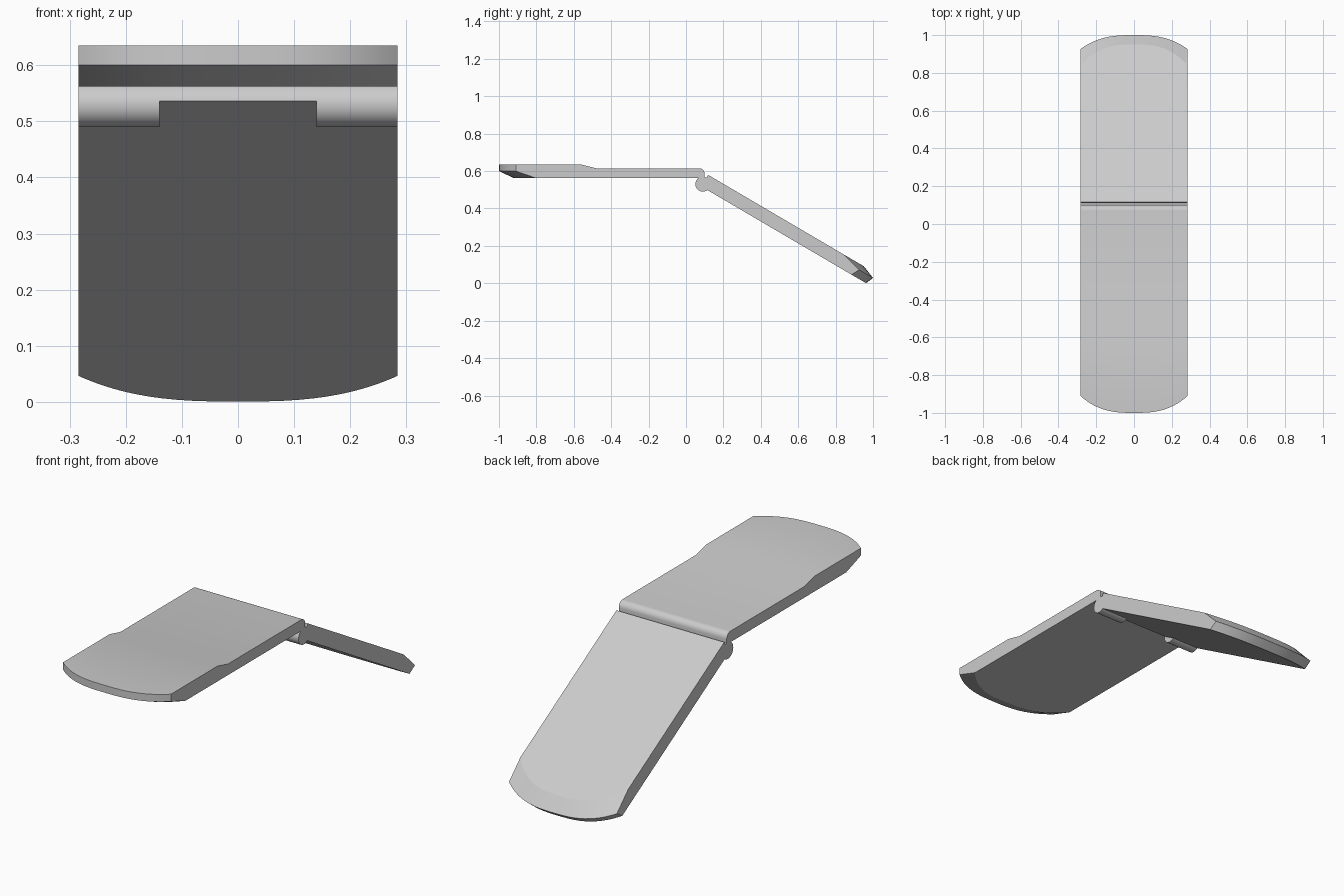
import bpy, bmesh, math

cube = bpy.data.objects.get("Cube")
if cube:
    bpy.data.objects.remove(cube, do_unlink=True)

HALF = 0.284                 # half width of the body
TILT = math.radians(30.4)    # slope of the rear half
HINGE = (0.09, 0.53)         # hinge axis in y, z
RADIUS = 0.04

grey = bpy.data.materials.new("plain grey")
grey.use_nodes = True
colour = (0.6, 0.6, 0.6, 1)
grey.diffuse_color = colour
grey.node_tree.nodes["Principled BSDF"].inputs["Base Color"].default_value = colour


def loft(name, xs, profile, angle=20):
    """Bridge the closed (y, z) profile found at each x station and cap both ends."""
    bm = bmesh.new()
    rings = [[bm.verts.new((x, y, z)) for y, z in profile(x)] for x in xs]
    n = len(rings[0])
    for a, b in zip(rings, rings[1:]):
        for i in range(n):
            j = (i + 1) % n
            bm.faces.new((a[i], a[j], b[j], b[i]))
    bm.faces.new(rings[0])
    bm.faces.new(rings[-1][::-1])
    bmesh.ops.recalc_face_normals(bm, faces=bm.faces)
    mesh = bpy.data.meshes.new(name)
    bm.to_mesh(mesh)
    bm.free()
    mesh.materials.append(grey)
    obj = bpy.data.objects.new(name, mesh)
    bpy.context.collection.objects.link(obj)
    bpy.ops.object.select_all(action='DESELECT')
    obj.select_set(True)
    bpy.context.view_layer.objects.active = obj
    bpy.ops.object.shade_smooth_by_angle(angle=math.radians(angle))
    return obj


def bow(x):
    """0 at the middle of the rounded end, 1 at its corners."""
    return abs(x / HALF) ** 2.8


def tilted(u, w):
    """Slab coordinates (along the slope, up from its underside) to y, z."""
    c, s = math.cos(TILT), math.sin(TILT)
    return 0.12 + u * c + w * s, 0.495 - u * s + w * c


def front_profile(x):
    c = bow(x)
    # rounded rear edge over the hinge
    edge = [(0.07 + 0.03 * math.sin(a), 0.585 + 0.03 * math.cos(a))
            for a in (math.radians(15 * k) for k in range(7))]
    return ([(-1 + 0.09 * c, 0.6), (-1 + 0.09 * c, 0.635), (-0.56, 0.635), (-0.48, 0.615)]
            + edge + [(0.1, 0.562), (-0.92 + 0.12 * c, 0.562)])


def rear_profile(x):
    c = bow(x)
    return [tilted(u, w) for u, w in (
        (-0.04, 0), (-0.045, 0.072), (0.921 - 0.128 * c, 0.072),
        (0.995 - 0.086 * c, 0.043), (0.977 - 0.09 * c, 0))]


def knuckle_profile(x):
    return [(HINGE[0] + RADIUS * math.cos(a), HINGE[1] + RADIUS * math.sin(a))
            for a in (math.tau * k / 40 for k in range(40))]


def barrel_profile(x):
    # round barrel cut flush with the underside of the rear half
    start = math.asin(-0.015 / RADIUS)
    span = math.pi - 2 * start
    return [tilted(-0.0436 + RADIUS * math.cos(a), 0.015 + RADIUS * math.sin(a))
            for a in (start + span * k / 30 for k in range(31))]


# Two halves with bowed ends, stations closer together near the corners
stations = [HALF * math.sin(math.pi / 2 * k / 16) for k in range(-16, 17)]
loft("front_half", stations, front_profile)
loft("rear_half", stations, rear_profile)

# Hinge
loft("hinge_barrel", (-0.14, 0.14), barrel_profile)
for side, sign in (("left", 1), ("right", -1)):
    loft(f"hinge_knuckle_{side}", (sign * 0.14, sign * HALF), knuckle_profile)
